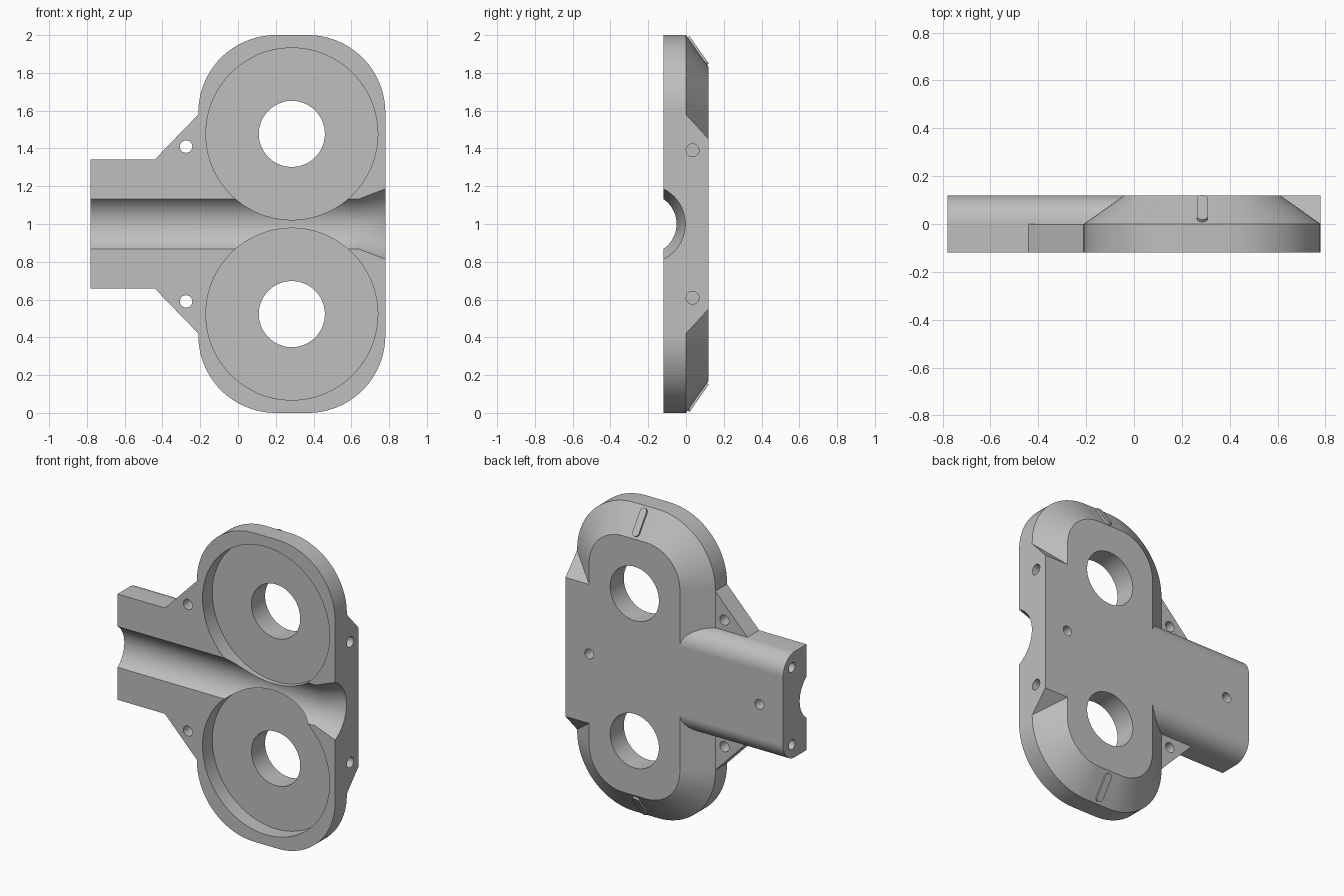
import bpy, bmesh
from math import sin, cos, pi, radians
from mathutils import Vector

cube = bpy.data.objects.get("Cube")
if cube:
    bpy.data.objects.remove(cube, do_unlink=True)

FRONT, BACK = -0.12, 0.12
CX, MID = 0.285, 1.0          # pocket centre line, mirror height
SPREAD = 0.477                # pocket distance from the mirror height

grey = bpy.data.materials.new("light_grey")
grey.use_nodes = True
grey.diffuse_color = (0.52, 0.52, 0.52, 1)
grey.node_tree.nodes["Principled BSDF"].inputs["Base Color"].default_value = (0.52, 0.52, 0.52, 1)


def loft(name, rings):
    """Closed solid through rings of equally many points."""
    bm = bmesh.new()
    loops = [[bm.verts.new(p) for p in ring] for ring in rings]
    n = len(loops[0])
    for a, b in zip(loops, loops[1:]):
        for i in range(n):
            j = (i + 1) % n
            bm.faces.new((a[i], a[j], b[j], b[i]))
    bm.faces.new(loops[0][::-1])
    bm.faces.new(loops[-1])
    bmesh.ops.recalc_face_normals(bm, faces=bm.faces)
    mesh = bpy.data.meshes.new(name)
    bm.to_mesh(mesh)
    bm.free()
    mesh.materials.append(grey)
    obj = bpy.data.objects.new(name, mesh)
    bpy.context.collection.objects.link(obj)
    return obj


def circle(axis, at, u, v, r, n=64):
    """Circle across an axis: u, v are its centre in the other two axes."""
    pts = []
    for i in range(n):
        a = 2 * pi * (i + 0.5) / n
        p, q = u + r * cos(a), v + r * sin(a)
        pts.append((at, p, q) if axis == "x" else (p, at, q))
    return pts


def rod(name, axis, start, end, u, v, r, n=64):
    return loft(name, [circle(axis, start, u, v, r, n), circle(axis, end, u, v, r, n)])


def rounded_rect(y, r, n=24):
    """Housing outline with fixed corner centres and variable corner radius."""
    pts = []
    for k, (sx, sz) in enumerate(((1, 1), (-1, 1), (-1, -1), (1, -1))):
        for i in range(n + 1):
            a = (k + i / n) * pi / 2
            pts.append((CX + sx * 0.085 + r * cos(a), y, MID + sz * 0.59 + r * sin(a)))
    return pts


def combine(target, other, operation):
    mod = target.modifiers.new("combine", "BOOLEAN")
    mod.operation, mod.solver, mod.object = operation, "EXACT", other
    bpy.context.view_layer.objects.active = target
    bpy.ops.object.modifier_apply(modifier=mod.name)
    bpy.data.objects.remove(other, do_unlink=True)


# Main housing: rounded plate with a chamfered back
housing = loft("roller_housing", [rounded_rect(FRONT, 0.41), rounded_rect(0, 0.41),
                                  rounded_rect(BACK, 0.24)])

# Arm with rounded back edges
half = [(FRONT, 0.3425)] + [(0.12 * sin(a), 0.2225 + 0.12 * cos(a))
                            for a in (i * pi / 24 for i in range(13))]
profile = half + [(y, -z) for y, z in reversed(half)]
arm = loft("arm", [[(x, y, MID + z) for y, z in profile] for x in (-0.78, 0.1)])

# Triangular gussets beside the arm
half = [(-0.44, 0.3425), (-0.21, 0.58), (0, 0.58)]
profile = half + [(x, -z) for x, z in reversed(half)]
gussets = loft("gussets", [[(x, y, MID + z) for x, z in profile] for y in (FRONT, 0)])

# Full-depth block on the far side, with sloped ends
half = [(-0.05, 0.58), (0, 0.58), (BACK, 0.45)]
profile = half + [(y, -z) for y, z in reversed(half)]
block = loft("side_block", [[(x, y, MID + z) for y, z in profile] for x in (0.3, 0.78)])

for part in (arm, gussets, block):
    combine(housing, part, "UNION")

# Raised index marks on the top and bottom chamfers
for s in (1, -1):
    along = Vector((0, 0.577, -0.817 * s))
    out = Vector((0, 0.817, 0.577 * s))
    centre = Vector((CX, 0.06, MID + 0.915 * s))
    rings = []
    for height in (-0.03, 0.012):
        ring = []
        for i in range(24):
            a = 2 * pi * (i + 0.5) / 24
            shift = 0.066 if sin(a) > 0 else -0.066
            ring.append(centre + out * height + Vector((0.023 * cos(a), 0, 0))
                        + along * (0.023 * sin(a) + shift))
        rings.append(ring)
    combine(housing, loft("index_mark", rings), "UNION")

# Front channel flaring out at the far side
cutters = [loft("channel", [circle("x", x, -0.21, MID, r, 96)
                            for x, r in ((-0.85, 0.16), (0.64, 0.16), (0.82, 0.22))])]

# Pockets, bores and screw holes, mirrored about the middle
for s in (1, -1):
    z = MID + s * SPREAD
    cutters += [
        rod("pocket", "y", -0.3, -0.02, CX, z, 0.455, 128),
        rod("bore", "y", -0.3, 0.3, CX, z, 0.175),
        rod("gusset_hole", "y", -0.3, 0.3, -0.275, MID + s * 0.41, 0.033, 32),
        rod("side_hole", "x", 0.66, 0.9, 0.035, MID + s * 0.39, 0.034, 32),
        rod("arm_end_hole", "x", -0.9, -0.66, 0.03, MID + s * 0.25, 0.032, 32),
        rod("back_hole", "y", 0.02, 0.3, s * 0.61, MID, 0.032, 32),
    ]
for cutter in cutters:
    combine(housing, cutter, "DIFFERENCE")

# Smooth shading with crisp edges
bpy.ops.object.select_all(action="DESELECT")
housing.select_set(True)
bpy.context.view_layer.objects.active = housing
bpy.ops.object.shade_smooth_by_angle(angle=radians(25))
weighted = housing.modifiers.new("even_shading", "WEIGHTED_NORMAL")
weighted.keep_sharp = True
